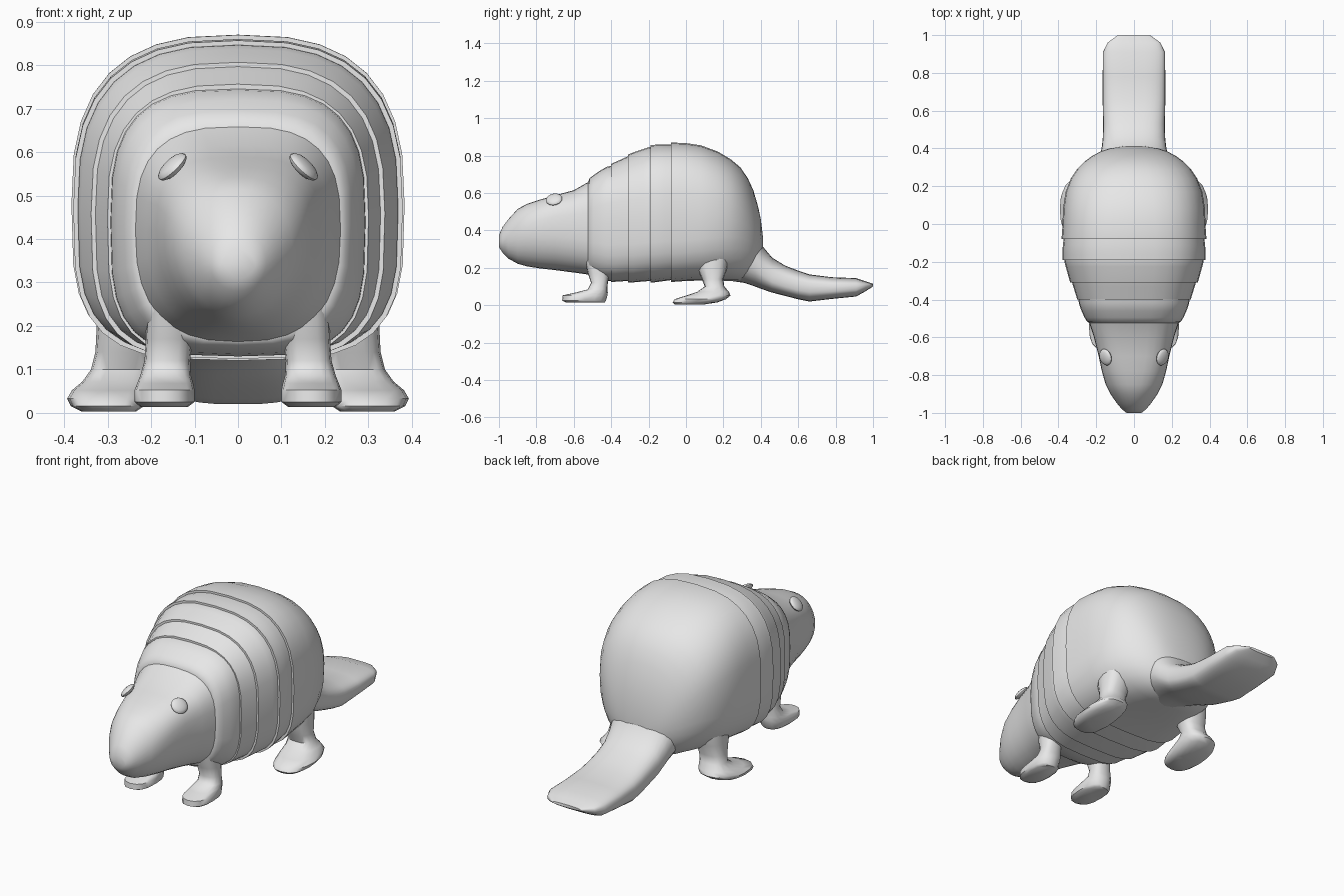
import bpy, bmesh, math
from mathutils import Vector

grey = bpy.data.materials.new("plain grey")
grey.diffuse_color = (0.8, 0.8, 0.8, 1)
SIDES = 32


def finish(name, bm, angle=50):
    bmesh.ops.recalc_face_normals(bm, faces=bm.faces)
    me = bpy.data.meshes.new(name)
    bm.to_mesh(me)
    bm.free()
    me.materials.append(grey)
    ob = bpy.data.objects.new(name, me)
    bpy.context.collection.objects.link(ob)
    bpy.ops.object.select_all(action='DESELECT')
    ob.select_set(True)
    bpy.context.view_layer.objects.active = ob
    bpy.ops.object.shade_smooth_by_angle(angle=math.radians(angle))
    return ob


def skin(name, rings, angle=50):
    """Join rings of points with faces and close both ends."""
    bm = bmesh.new()
    loops = [[bm.verts.new(p) for p in r] for r in rings]
    n = len(loops[0])
    for a, b in zip(loops, loops[1:]):
        for i in range(n):
            j = (i + 1) % n
            bm.faces.new((a[i], a[j], b[j], b[i]))
    bm.faces.new(loops[0])
    bm.faces.new(loops[-1])
    return finish(name, bm, angle)


def power(v, n):
    return math.copysign(abs(v) ** (2 / n), v)


def section(y, bottom, top, half, mid, n_up, n_low):
    """Rounded cross-section across x and z, with its widest point at height mid."""
    pts = []
    for i in range(SIDES):
        a = 2 * math.pi * i / SIDES
        s, c = math.sin(a), math.cos(a)
        n = n_up if s >= 0 else n_low
        reach = top - mid if s >= 0 else mid - bottom
        pts.append((half * power(c, n), y, mid + reach * power(s, n)))
    return pts


# head: y, bottom, top, half width, mid height, upper and lower roundness
head = [
    (-1.0, .31, .375, .04, .34, 2, 2),
    (-.98, .28, .42, .065, .345, 2, 2),
    (-.95, .25, .46, .09, .36, 2, 2),
    (-.90, .222, .515, .125, .38, 2.1, 2),
    (-.85, .208, .542, .15, .40, 2.3, 2),
    (-.78, .197, .565, .17, .41, 2.7, 2.1),
    (-.70, .188, .588, .187, .42, 3, 2.2),
    (-.60, .175, .615, .212, .42, 3, 2.4),
    (-.53, .165, .655, .235, .42, 2.9, 2.6),
    (-.44, .15, .70, .25, .42, 2.8, 2.8),
]
skin("head", [section(*s) for s in head])

# neck collar with a rounded front lip
collar = [
    (-.525, .165, .655, .235, .42, 3, 2.8),
    (-.515, .155, .68, .25, .43, 3, 3),
    (-.495, .145, .695, .262, .43, 3, 3),
    (-.46, .135, .72, .278, .44, 3, 3.2),
    (-.42, .13, .742, .292, .44, 3, 3.4),
    (-.37, .13, .75, .295, .44, 3, 3.4),
]
skin("collar", [section(*s) for s in collar])

# torso outline shared by the shell bands and the rump
torso = [
    (-.42, .125, .745, .292, .45, 2.8, 3.4),
    (-.30, .12, .812, .342, .46, 2.7, 3.5),
    (-.20, .12, .855, .378, .47, 2.7, 3.5),
    (-.13, .122, .866, .384, .48, 2.7, 3.5),
    (-.07, .125, .87, .383, .48, 2.7, 3.5),
    (.00, .13, .867, .378, .48, 2.7, 3.4),
    (.08, .132, .855, .376, .48, 2.6, 3.2),
    (.17, .132, .822, .362, .47, 2.5, 2.9),
    (.24, .13, .78, .335, .46, 2.4, 2.6),
    (.29, .13, .738, .302, .45, 2.3, 2.5),
    (.33, .14, .68, .262, .42, 2.2, 2.4),
    (.36, .155, .615, .222, .39, 2.2, 2.3),
    (.385, .18, .53, .175, .36, 2.1, 2.2),
    (.40, .20, .46, .13, .33, 2, 2),
    (.412, .24, .36, .06, .30, 2, 2),
]


def outline(y, inset=0):
    for a, b in zip(torso, torso[1:]):
        if y <= b[0]:
            t = (y - a[0]) / (b[0] - a[0])
            s = [p + (q - p) * t for p, q in zip(a, b)]
            break
    s[1] += inset
    s[2] -= inset
    s[3] -= inset
    return section(*s)


# overlapping shell bands, each tucked under the one behind it
edges = [-.40, -.31, -.19, -.08]
for k, (y0, y1) in enumerate(zip(edges, edges[1:])):
    steps = 5
    rings = [outline(y0 + (y1 + .02 - y0) * i / steps, .012 * i / steps)
             for i in range(steps + 1)]
    skin(f"shell_band_{k + 1}", rings)

skin("rump", [outline(-.08)] + [section(*s) for s in torso[4:]])

# broad flat tail
tail = [
    (.24, .13, .55, .20, .34, 2, 2),
    (.31, .12, .47, .19, .29, 2, 2.4),
    (.37, .10, .385, .178, .235, 2.1, 2.5),
    (.41, .085, .315, .17, .19, 2.3, 2.6),
    (.46, .068, .255, .165, .15, 2.5, 2.8),
    (.53, .05, .212, .163, .125, 2.7, 3),
    (.60, .032, .185, .165, .105, 2.8, 3),
    (.66, .02, .165, .166, .095, 3, 3),
    (.78, .034, .15, .166, .092, 3, 3),
    (.91, .047, .145, .164, .096, 3, 3),
    (.96, .075, .128, .14, .104, 2.8, 2.8),
    (1.0, .10, .115, .085, .108, 2.5, 2.5),
]
skin("tail", [section(*s) for s in tail])


# legs with feet: each ring is z, front y, back y, inner x, outer x
def leg(name, side, rows):
    rings = []
    for z, f, b, xi, xo in rows:
        ring = []
        for i in range(16):
            a = 2 * math.pi * i / 16
            ring.append((side * ((xi + xo) / 2 + (xo - xi) / 2 * power(math.cos(a), 2.5)),
                         (f + b) / 2 + (b - f) / 2 * power(math.sin(a), 2.5), z))
        rings.append(ring)
    skin(name, rings)


front_rows = [
    (.014, -.64, -.435, .115, .225),
    (.025, -.662, -.428, .10, .238),
    (.053, -.66, -.42, .10, .238),
    (.068, -.59, -.418, .103, .232),
    (.085, -.525, -.42, .108, .225),
    (.12, -.508, -.418, .11, .215),
    (.17, -.525, -.41, .105, .212),
    (.24, -.54, -.40, .10, .21),
]
back_rows = [
    (.003, -.06, .09, .235, .36),
    (.016, -.072, .17, .215, .385),
    (.033, -.06, .215, .205, .393),
    (.052, .0, .238, .20, .382),
    (.072, .06, .23, .20, .358),
    (.10, .10, .205, .20, .338),
    (.14, .085, .20, .19, .328),
    (.20, .06, .22, .17, .325),
    (.26, .05, .23, .16, .32),
]
# almond eyes lying on the brow
for side, word in ((-1, "left"), (1, "right")):
    leg(f"{word}_front_leg", side, front_rows)
    leg(f"{word}_back_leg", side, back_rows)
    bm = bmesh.new()
    bmesh.ops.create_uvsphere(bm, u_segments=16, v_segments=8, radius=1)
    turn = Vector((side * .68, -.22, .7)).to_track_quat('Z', 'Y')
    for v in bm.verts:
        p = Vector((v.co.x * .045, v.co.y * .042, v.co.z * .016))
        v.co = turn @ p + Vector((side * .151, -.705, .566))
    finish(f"{word}_eye", bm)
